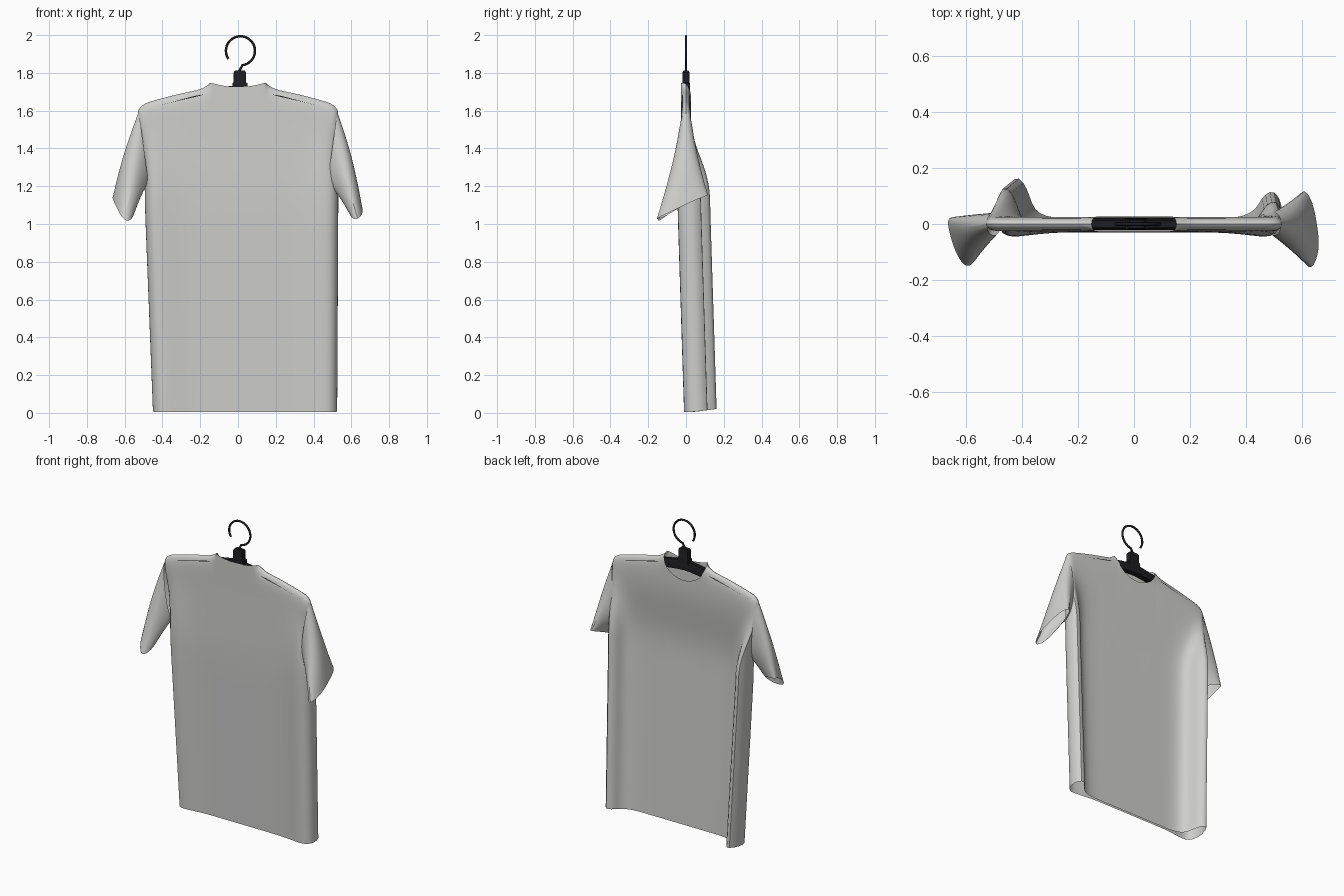
import bpy, bmesh, math
from mathutils import Vector

old = bpy.data.objects.get("Cube")
if old:
    bpy.data.objects.remove(old)


def material(name, rgb):
    m = bpy.data.materials.new(name)
    m.use_nodes = True
    m.diffuse_color = (*rgb, 1)
    m.node_tree.nodes["Principled BSDF"].inputs["Base Color"].default_value = (*rgb, 1)
    return m


cloth = material("light grey cloth", (0.62, 0.62, 0.61))
black = material("black plastic", (0.012, 0.012, 0.014))


def finish(name, bm, mat, subdivide=0, angle=60):
    bmesh.ops.remove_doubles(bm, verts=bm.verts, dist=1e-4)
    bmesh.ops.recalc_face_normals(bm, faces=bm.faces)
    mesh = bpy.data.meshes.new(name)
    bm.to_mesh(mesh)
    bm.free()
    ob = bpy.data.objects.new(name, mesh)
    bpy.context.collection.objects.link(ob)
    mesh.materials.append(mat)
    if subdivide:
        sub = ob.modifiers.new("smooth cloth", 'SUBSURF')
        sub.levels = sub.render_levels = subdivide
    bpy.ops.object.select_all(action='DESELECT')
    ob.select_set(True)
    bpy.context.view_layer.objects.active = ob
    bpy.ops.object.shade_smooth_by_angle(angle=math.radians(angle))
    return ob


def loft(rings, caps=False):
    """Skin a list of closed rings."""
    bm = bmesh.new()
    rows = [[bm.verts.new(p) for p in ring] for ring in rings]
    n = len(rows[0])
    for a, b in zip(rows, rows[1:]):
        for i in range(n):
            j = (i + 1) % n
            bm.faces.new((a[i], a[j], b[j], b[i]))
    if caps:
        bm.faces.new(rows[0])
        bm.faces.new(rows[-1])
    return bm


def ramp(x, table):
    """Piecewise linear lookup."""
    for (x0, y0), (x1, y1) in zip(table, table[1:]):
        if x <= x1:
            return y0 + (y1 - y0) * max(0, (x - x0) / (x1 - x0))
    return table[-1][1]


# Shirt body: a flat tube whose sides curl backwards below the armpits
NECK = 0.155
SHOULDER = [(NECK, 1.75), (0.18, 1.722), (0.33, 1.69), (0.45, 1.658),
            (0.49, 1.645), (0.52, 1.625), (0.535, 1.59)]
COLLAR = [(0, 1.725), (0.05, 1.727), (0.1, 1.736), (NECK, 1.75)]
FLAT = [0, 0.05, 0.1, 0.13, 0.145, NECK, 0.18, 0.25]
# shoulder x, inset from the side, depth, share of the curl
FRONT = [(0.33, 0.2, -0.032, 0), (0.40, 0.11, -0.042, 0), (0.45, 0.05, -0.05, 0),
         (0.49, 0.012, -0.02, 0), (0.52, 0, 0, 0.4), (0.535, 0.03, 0, 1)]
BACK = [(0.33, 0.2, -0.015, 0), (0.40, 0.14, -0.008, 0), (0.45, 0.1, 0.015, 0),
        (0.49, 0.085, 0, 0.45), (0.52, 0.065, 0, 0.8)]


def body_point(side, panel, column, t):
    x, inset, depth, share = column
    if x < NECK and panel > 0:
        top = 1.75 - 0.14 * math.sqrt(1 - (x / NECK) ** 2)
    else:
        top = ramp(x, COLLAR if x < NECK else SHOULDER)
    curl = 0.145 if side < 0 else 0.09
    y_low = depth + share * curl
    bottom = 0.004 + 0.13 * max(0, y_low)
    z = bottom + t * (top - bottom)
    edge = ramp(z, [(0, 0.457), (1.1, 0.5)] if side < 0 else [(0, 0.532), (1.1, 0.538)])
    x_low = x * edge / 0.535 if inset is None else edge - inset
    y_low += 0.035 * max(0, 1 - z / 1.1)
    # rounded shoulder closing at the top row
    close = 1
    if x >= NECK and t > 0.95:
        close = math.sqrt(max(0, 1 - ((t - 0.95) / 0.05) ** 2))
    y_up = 0 if x > 0.53 else panel * 0.026 * close
    w = min(1, max(0, (1.58 - z) / 0.43))
    w = w * w * (3 - 2 * w)
    return Vector((side * (x + (x_low - x) * w), y_up + (y_low - y_up) * w, z))


front = [(x, None, -0.03, 0) for x in FLAT] + FRONT
back = [(x, None, -0.015, 0) for x in FLAT] + BACK
loop = ([(-1, -1, c) for c in reversed(front)] + [(1, -1, c) for c in front[1:]]
        + [(1, 1, c) for c in reversed(back)] + [(-1, 1, c) for c in back[1:]])
heights = [0, 0.01, 0.15, 0.3, 0.45, 0.55, 0.62, 0.68, 0.72, 0.77, 0.82,
           0.87, 0.91, 0.95, 0.975, 0.99, 1]
finish("shirt_body", loft([[body_point(*c, t) for c in loop] for t in heights]), cloth, 1)

# Sleeves: lofted from the armhole to an open, flattened cuff
# cuff order: top, top front, front, under front, under, under back, back, top back
CUFFS = {
    "right_sleeve": (-1, [(-0.662, -0.02, 1.13), (-0.64, -0.1, 1.08), (-0.6, -0.165, 1.01),
                          (-0.56, -0.13, 1.02), (-0.535, -0.05, 1.09), (-0.58, 0.005, 1.13),
                          (-0.64, 0.03, 1.14), (-0.668, 0.02, 1.145)]),
    "left_sleeve": (1, [(0.655, -0.01, 1.1), (0.665, -0.09, 1.06), (0.635, -0.178, 1.02),
                        (0.595, -0.12, 1.03), (0.572, -0.02, 1.1), (0.58, 0.08, 1.14),
                        (0.605, 0.135, 1.16), (0.64, 0.08, 1.14)]),
}
for name, (side, cuff) in CUFFS.items():
    armhole = []
    for k in range(8):
        a = k * math.pi / 4
        armhole.append(Vector((side * (0.5 + 0.028 * math.cos(a)),
                               -0.045 * math.sin(a), 1.41 + 0.205 * math.cos(a))))
    rings = []
    for step in range(9):
        t = step / 8
        ring = []
        for k, (p, q) in enumerate(zip(armhole, cuff)):
            v = p.lerp(Vector(q), t)
            v.x += side * 0.014 * math.sin(math.pi * t) * (1 + math.cos(k * math.pi / 4)) / 2
            ring.append(v)
        rings.append(ring)
    finish(name, loft(rings), cloth, 2)

# Hanger arms: one bowed bar hidden under the shoulders
bar = []
for i in range(-12, 13):
    x = i / 12 * 0.46
    z = 1.735 - 0.1 * (abs(x) / 0.46) ** 1.3
    h = 0.06 - 0.02 * abs(x) / 0.46
    bar.append([(x, -0.018, z - h), (x, 0.018, z - h), (x, 0.021, z - 0.02), (x, 0.012, z),
                (x, -0.012, z), (x, -0.021, z - 0.02)])
finish("hanger_bar", loft(bar, True), black, angle=30)


# Hanger neck: stepped block with a narrower cap
def block(z, hx, hy):
    return [(0.01 + sx * hx, sy * hy, z) for sx, sy in ((-1, -1), (1, -1), (1, 1), (-1, 1))]


finish("hanger_neck", loft([block(1.7, 0.04, 0.02), block(1.745, 0.04, 0.02),
                            block(1.75, 0.033, 0.018), block(1.802, 0.033, 0.018),
                            block(1.812, 0.026, 0.014)], True), black, angle=30)

# Hook: bent wire
path = [(0.01, 1.79), (0.01, 1.815), (0.018, 1.83)]
for i in range(33):
    a = math.radians(-82 + i * 296 / 32)
    path.append((0.013 + 0.077 * math.cos(a), 1.917 + 0.077 * math.sin(a)))
curve = bpy.data.curves.new("hanger_hook", 'CURVE')
curve.dimensions = '3D'
curve.bevel_depth = 0.0065
curve.bevel_resolution = 2
curve.use_fill_caps = True
spline = curve.splines.new('POLY')
spline.points.add(len(path) - 1)
for pt, (x, z) in zip(spline.points, path):
    pt.co = (x, 0, z, 1)
curve.materials.append(black)
hook = bpy.data.objects.new("hanger_hook", curve)
bpy.context.collection.objects.link(hook)
